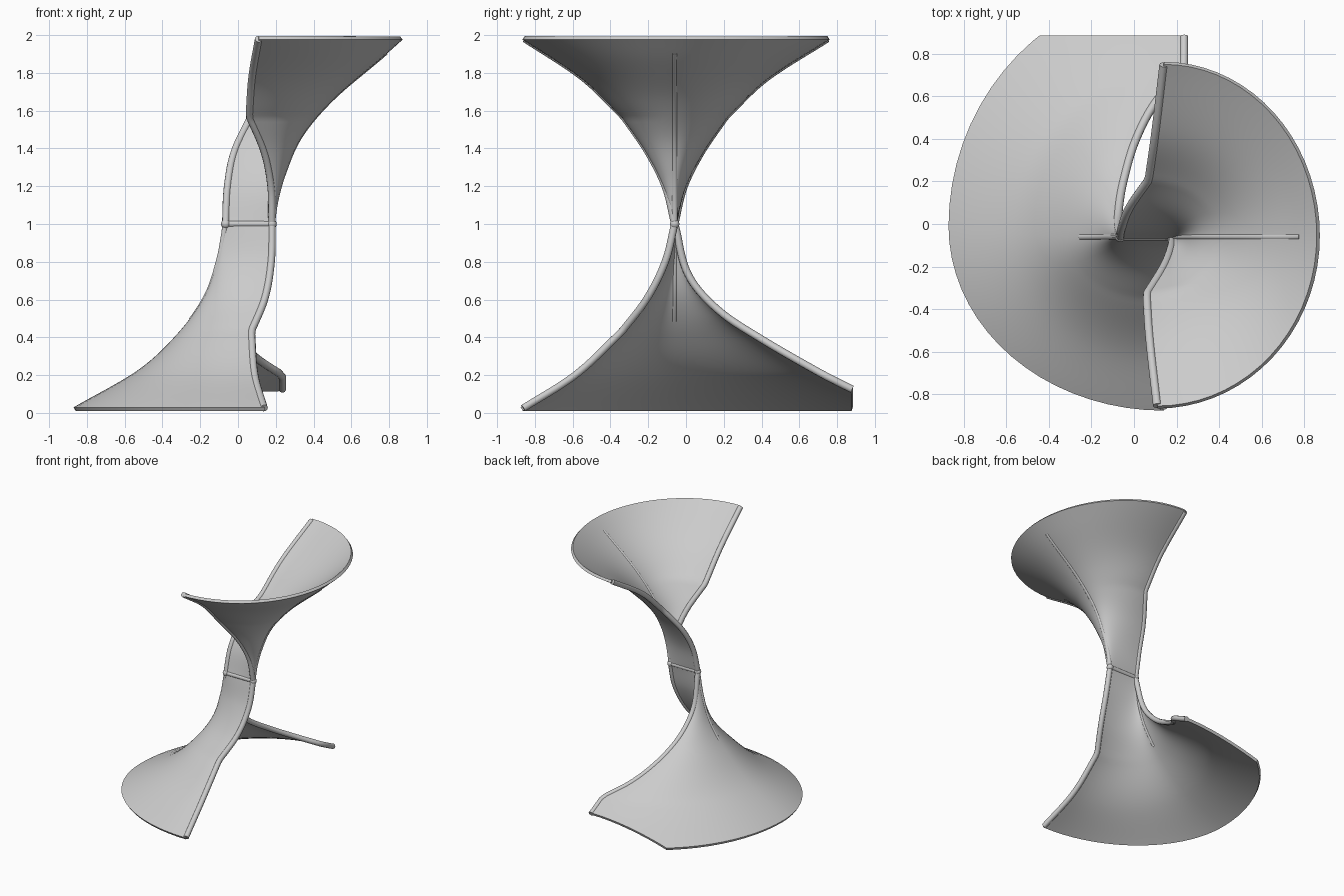
import bpy, bmesh, math
from mathutils import Vector

cube = bpy.data.objects.get("Cube")
if cube:
    bpy.data.objects.remove(cube)

GREY = (0.6, 0.6, 0.6, 1)
mat = bpy.data.materials.new("pale_grey")
mat.use_nodes = True
mat.diffuse_color = GREY
mat.node_tree.nodes["Principled BSDF"].inputs["Base Color"].default_value = GREY
ROWS, COLS, TUBE = 56, 18, 0.02


def guide(points, kink=None):
    """Smooth curve through points as a function of height, with one optional corner."""
    p = [Vector(q) for q in points]
    sec = [(b - a) / (b.z - a.z) for a, b in zip(p, p[1:])]

    def slope(i, seg):
        if i == 0 or i == len(p) - 1 or i == kink:
            return sec[seg]
        return (sec[i - 1] + sec[i]) / 2

    def at(z):
        seg = 0
        while seg < len(sec) - 1 and (z - p[seg + 1].z) * (p[-1].z - p[0].z) > 0:
            seg += 1
        a, b = p[seg], p[seg + 1]
        h = b.z - a.z
        t = (z - a.z) / h
        return (a * (1 + 2 * t) * (1 - t) ** 2 + slope(seg, seg) * h * t * (1 - t) ** 2
                + b * t * t * (3 - 2 * t) + slope(seg + 1, seg) * h * t * t * (t - 1))
    return at


def activate(obj):
    bpy.ops.object.select_all(action='DESELECT')
    obj.select_set(True)
    bpy.context.view_layer.objects.active = obj


def funnel(name, front, crown, back, z_end):
    """Sheet whose level sections are two quarter ellipses meeting at the crown."""
    bm = bmesh.new()
    grid = []
    for r in range(ROWS + 1):
        z = 1 + (z_end - 1) * r / ROWS
        f, c, k = front(z), crown(z), back(z)
        row = []
        for j in range(-COLS, COLS + 1):
            e = f if j < 0 else k
            t = abs(j) / COLS * math.pi / 2
            row.append(bm.verts.new((e.x + (c.x - e.x) * math.cos(t),
                                     c.y + (e.y - c.y) * math.sin(t), z)))
        grid.append(row)
    for a, b in zip(grid, grid[1:]):
        for j in range(2 * COLS):
            bm.faces.new((a[j], a[j + 1], b[j + 1], b[j]))
    bmesh.ops.remove_doubles(bm, verts=bm.verts, dist=0.0005)
    # straight cut along the back
    bmesh.ops.bisect_plane(bm, geom=bm.verts[:] + bm.edges[:] + bm.faces[:],
                           plane_co=(0, 0.88, 0), plane_no=(0, 1, 0), clear_outer=True)
    me = bpy.data.meshes.new(name)
    bm.to_mesh(me)
    bm.free()
    me.materials.append(mat)
    obj = bpy.data.objects.new(name, me)
    bpy.context.collection.objects.link(obj)
    mod = obj.modifiers.new("thickness", 'SOLIDIFY')
    mod.thickness, mod.offset = 0.022, 0
    activate(obj)
    bpy.ops.object.modifier_apply(modifier=mod.name)
    bpy.ops.object.shade_smooth_by_angle(angle=math.radians(40))


def tube(name, path, radius=TUBE):
    cu = bpy.data.curves.new(name, 'CURVE')
    cu.dimensions = '3D'
    cu.bevel_depth, cu.bevel_resolution, cu.use_fill_caps = radius, 3, True
    sp = cu.splines.new('POLY')
    sp.points.add(len(path) - 1)
    for pt, co in zip(sp.points, path):
        pt.co = (*co, 1)
    cu.materials.append(mat)
    bpy.context.collection.objects.link(bpy.data.objects.new(name, cu))


def along(at, z_end, n=40):
    return [at(1 + (z_end - 1) * i / n) for i in range(n + 1)]


RIGHT, LEFT = (0.18, -0.06, 1), (-0.065, -0.06, 1)

# Upper funnel guides
up_front = guide([RIGHT, (0.175, -0.11, 1.2), (0.14, -0.2, 1.38), (0.06, -0.33, 1.57),
                  (0.075, -0.55, 1.78), (0.11, -0.86, 1.985)], 3)
up_crown = guide([RIGHT, (0.2, -0.06, 1.13), (0.24, -0.06, 1.27), (0.33, -0.06, 1.47),
                  (0.49, -0.06, 1.66), (0.77, -0.06, 1.9), (0.865, -0.055, 1.985)])
up_back = guide([LEFT, (-0.055, -0.01, 1.2), (-0.02, 0.08, 1.38), (0.07, 0.21, 1.57),
                 (0.1, 0.42, 1.77), (0.14, 0.755, 1.985)], 3)

# Lower funnel guides
low_front = guide([RIGHT, (0.175, -0.11, 0.8), (0.14, -0.21, 0.6), (0.07, -0.34, 0.43),
                   (0.09, -0.6, 0.19), (0.14, -0.87, 0.02)], 3)
low_crown = guide([LEFT, (-0.1, -0.06, 0.81), (-0.17, -0.06, 0.61), (-0.31, -0.06, 0.415),
                   (-0.52, -0.05, 0.22), (-0.865, -0.01, 0.02)])
low_back = guide([LEFT, (-0.075, 0.03, 0.7), (-0.05, 0.2, 0.52), (0.01, 0.4, 0.39),
                  (0.1, 0.57, 0.29), (0.235, 0.73, 0.2), (0.235, 0.88, 0.125),
                  (0.235, 1.12, 0.02)], 5)

# Sheets
funnel("upper_funnel", up_front, up_crown, up_back, 1.985)
funnel("lower_funnel", low_front, low_crown, low_back, 0.02)

# Edge tubes and ribs
tube("upper_front_edge", along(up_front, 1.98))
tube("upper_back_edge", along(up_back, 1.98))
tube("lower_front_edge", along(low_front, 0.025))
tube("lower_back_edge", along(low_back, 0.125))
tube("upper_rib", along(up_crown, 1.91), 0.016)
tube("lower_rib", along(low_crown, 0.49), 0.016)

# Waist bar with ball joints
tube("waist_bar", [LEFT, RIGHT], 0.018)
for side, spot in (("left", RIGHT), ("right", LEFT)):
    bpy.ops.mesh.primitive_uv_sphere_add(segments=16, ring_count=10, radius=0.025, location=spot)
    ball = bpy.context.object
    ball.name = side + "_joint"
    ball.data.materials.append(mat)
    bpy.ops.object.shade_smooth()
